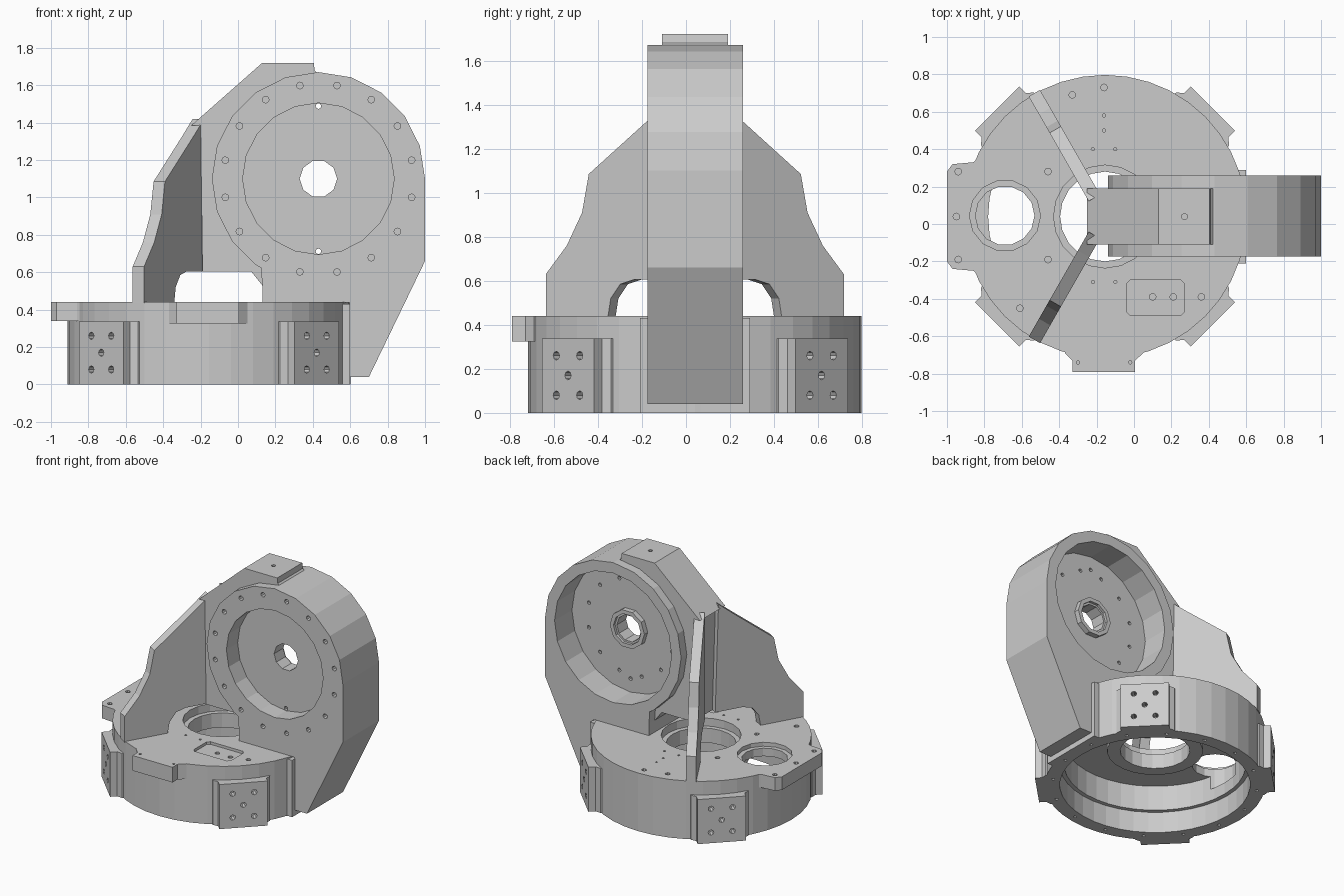
import bpy, bmesh
from math import cos, sin, pi, radians
from mathutils import Matrix, Vector

if "Cube" in bpy.data.objects:
    bpy.data.objects.remove(bpy.data.objects["Cube"])

CX, CY = -0.155, 0.04          # base axis
HX, HZ = 0.43, 1.10            # housing axis
X, Y, Z = Vector((1, 0, 0)), Vector((0, 1, 0)), Vector((0, 0, 1))


def ring(cx, cy, r, n=20, start=0.0):
    return [(cx + r * cos(start + 2 * pi * i / n), cy + r * sin(start + 2 * pi * i / n)) for i in range(n)]


def rect(x0, x1, y0, y1):
    return [(x0, y0), (x1, y0), (x1, y1), (x0, y1)]


def prism(name, profiles, lo, hi, u=X, v=Y, w=Z, origin=(0, 0, 0)):
    """Extrude one or more separate profiles (u, v) from lo to hi along w."""
    bm = bmesh.new()
    o = Vector(origin)
    for pts in profiles:
        a = [bm.verts.new(o + u * p + v * q + w * lo) for p, q in pts]
        b = [bm.verts.new(o + u * p + v * q + w * hi) for p, q in pts]
        bm.faces.new(a)
        bm.faces.new(b)
        for i in range(len(a)):
            j = (i + 1) % len(a)
            bm.faces.new((a[i], a[j], b[j], b[i]))
    bmesh.ops.recalc_face_normals(bm, faces=bm.faces)
    me = bpy.data.meshes.new(name)
    bm.to_mesh(me)
    bm.free()
    ob = bpy.data.objects.new(name, me)
    bpy.context.collection.objects.link(ob)
    return ob


def upright(name, profiles, lo, hi):
    return prism(name, profiles, lo, hi, X, Z, Y)


def boolean(target, tools, op='DIFFERENCE'):
    for t in tools:
        t.hide_render = True
        m = target.modifiers.new("bool", 'BOOLEAN')
        m.operation, m.solver, m.object = op, 'EXACT', t
        bpy.context.view_layer.objects.active = target
        bpy.ops.object.modifier_apply(modifier=m.name)
        bpy.data.objects.remove(t)


# Pad frames on the four diagonals: sideways and outward directions
pads = []
for k in range(4):
    a = radians(45 + 90 * k)
    pads.append((Vector((-sin(a), cos(a), 0)), Vector((cos(a), sin(a), 0))))
centre = (CX, CY, 0)

# Round base with side tabs and mounting pads
base = prism("base", [ring(CX, CY, 0.757, 40)], 0, 0.44)
left_tab = [(-0.6, -0.30), (-0.82, -0.28), (-0.86, -0.25), (-0.97, -0.24), (-1.0, -0.20),
            (-1.0, 0.28), (-0.97, 0.32), (-0.86, 0.33), (-0.82, 0.36), (-0.6, 0.38)]
front_tab = [(-0.33, -0.79), (0.005, -0.79), (0.005, -0.73), (0.05, -0.69), (0.05, -0.6),
             (-0.37, -0.6), (-0.37, -0.69), (-0.33, -0.73)]
parts = [prism("left_tab", [left_tab], 0.34, 0.44),
         prism("front_tab", [front_tab], 0.325, 0.44),
         prism("tail_seat", [rect(0.5, 0.6, -0.21, 0.29)], 0, 0.43)]
pad_shape = [(-0.21, 0.66), (0.21, 0.66), (0.20, 0.738), (0.168, 0.765),
             (0.168, 0.815), (-0.168, 0.815), (-0.168, 0.765), (-0.20, 0.738)]
for u, w in pads:
    parts.append(prism("pad", [pad_shape], 0, 0.337, u, w, Z, centre))
boolean(base, parts, 'UNION')

# Hollow underside with a stepped wall, and a collar round the middle hole
boolean(base, [prism("cavity", [ring(CX, CY, 0.625, 40)], 0.15, 0.35),
               prism("cavity_mouth", [ring(CX, CY, 0.655, 40)], -0.1, 0.16)])
boolean(base, [prism("collar", [ring(CX, CY, 0.33, 24)], 0.27, 0.36)], 'UNION')

# Large stepped holes
SX = -0.69
boolean(base, [prism("c", [ring(CX, CY, 0.24, 20)], 0.2, 0.6),
               prism("c", [ring(CX, CY, 0.275, 20)], 0.38, 0.6),
               prism("c", [ring(SX, 0.045, 0.158, 14)], 0.25, 0.6),
               prism("c", [ring(SX, 0.045, 0.19, 14)], 0.41, 0.6)])

# Screw holes and shallow pocket in the base
big = [(-0.16, 0.73), (-0.61, -0.45), (-0.33, 0.69), (0.36, -0.39), (-0.46, 0.28), (-0.46, -0.19),
       (-0.94, 0.28), (-0.95, 0.04), (-0.94, -0.19), (0.10, -0.39), (0.21, -0.39)]
small = [(-0.16, 0.58), (-0.16, 0.5), (-0.22, 0.4), (-0.1, 0.4), (-0.22, -0.31),
         (-0.1, -0.31), (-0.3, -0.74), (-0.02, -0.74)]
pocket = [(-0.04, -0.47), (-0.02, -0.49), (0.25, -0.49), (0.27, -0.47),
          (0.27, -0.32), (0.25, -0.30), (-0.02, -0.30), (-0.04, -0.32)]
holes = [prism("c", [pocket], 0.42, 0.6),
         prism("c", [ring(x, y, 0.018, 8) for x, y in big]
               + [ring(x, y, 0.009, 6) for x, y in small], 0.39, 0.6),
         prism("c", [ring(x, y, 0.012, 6) for x, y in ring(CX, CY, 0.705, 16, 0.2)], -0.1, 0.06)]
five = [(-0.075, 0.08), (0.075, 0.08), (0, 0.17), (-0.075, 0.26), (0.075, 0.26)]
for u, w in pads:
    holes.append(prism("c", [ring(p, q, 0.02, 8) for p, q in five], 0.76, 0.9, u, Z, w, centre))
boolean(base, holes)

# Upright housing: round drum, tail running down past the base, thinner web behind the ribs
Y0, Y1 = -0.175, 0.258
housing = upright("housing", [ring(HX, HZ, 0.57, 20)], Y0, Y1)
tail = [(0.595, 0.04), (0.70, 0.04), (1.0, 0.66), (1.0, 1.10), (HX, HZ), (0.12, 0.66),
        (0.13, 0.53), (0.13, 0.438), (0.595, 0.438)]
web = [(-0.19, 0.605), (0.07, 0.605), (0.13, 0.53), (0.3, 0.53), (HX, HZ), (HX, 1.66),
       (0.41, 1.68), (0.405, 1.72), (0.13, 1.72), (-0.25, 1.385), (-0.2, 1.385)]
boolean(housing, [upright("tail", [tail], Y0, Y1), upright("web", [web], -0.11, 0.19)], 'UNION')

# Front recess, deep rear recess and raised hub on the rear floor
boolean(housing, [upright("c", [ring(HX, HZ, 0.405)], -0.4, -0.04),
                  upright("c", [ring(HX, HZ, 0.49)], 0.05, 0.5)])
boolean(housing, [upright("hub", [ring(HX, HZ, 0.145, 10)], 0.0, 0.09)], 'UNION')

# Bore, bolt circle, dowel holes and rear floor holes
bolts = ring(HX, HZ, 0.508, 16, radians(11.25))
floor_holes = ring(HX, HZ, 0.36, 12, radians(15))
boolean(housing, [
    upright("c", [ring(HX, HZ, 0.10, 10)], -0.5, 0.5),
    upright("c", [ring(HX, HZ, 0.115, 10)], 0.07, 0.5),
    upright("c", [ring(x, z, 0.018, 8) for x, z in bolts], -0.4, -0.10),
    upright("c", [ring(HX, HZ + s * 0.388, 0.015, 8) for s in (-1, 1)], -0.1, 0.15),
    upright("c", [ring(x, z, 0.014, 8) for x, z in floor_holes], 0.02, 0.2),
    prism("c", [ring(0.27, 0.04, 0.016, 8)], 1.66, 1.9)])

# Two stiffening ribs spreading out from the web, with an arched opening below
rib = [(0.115, 1.42), (0.23, 1.325), (0.535, 1.085), (0.57, 0.91), (0.65, 0.76), (0.76, 0.63),
       (0.76, 0.435), (0.435, 0.435), (0.42, 0.52), (0.37, 0.585), (0.30, 0.605), (0.09, 0.605)]
for side, name in ((1, "rib_back"), (-1, "rib_front")):
    a = radians(119.8) * side
    out = Vector((cos(a), sin(a), 0))
    prism(name, [rib], -0.035, 0.035, out, Z, Vector((-sin(a), cos(a), 0)), centre)
